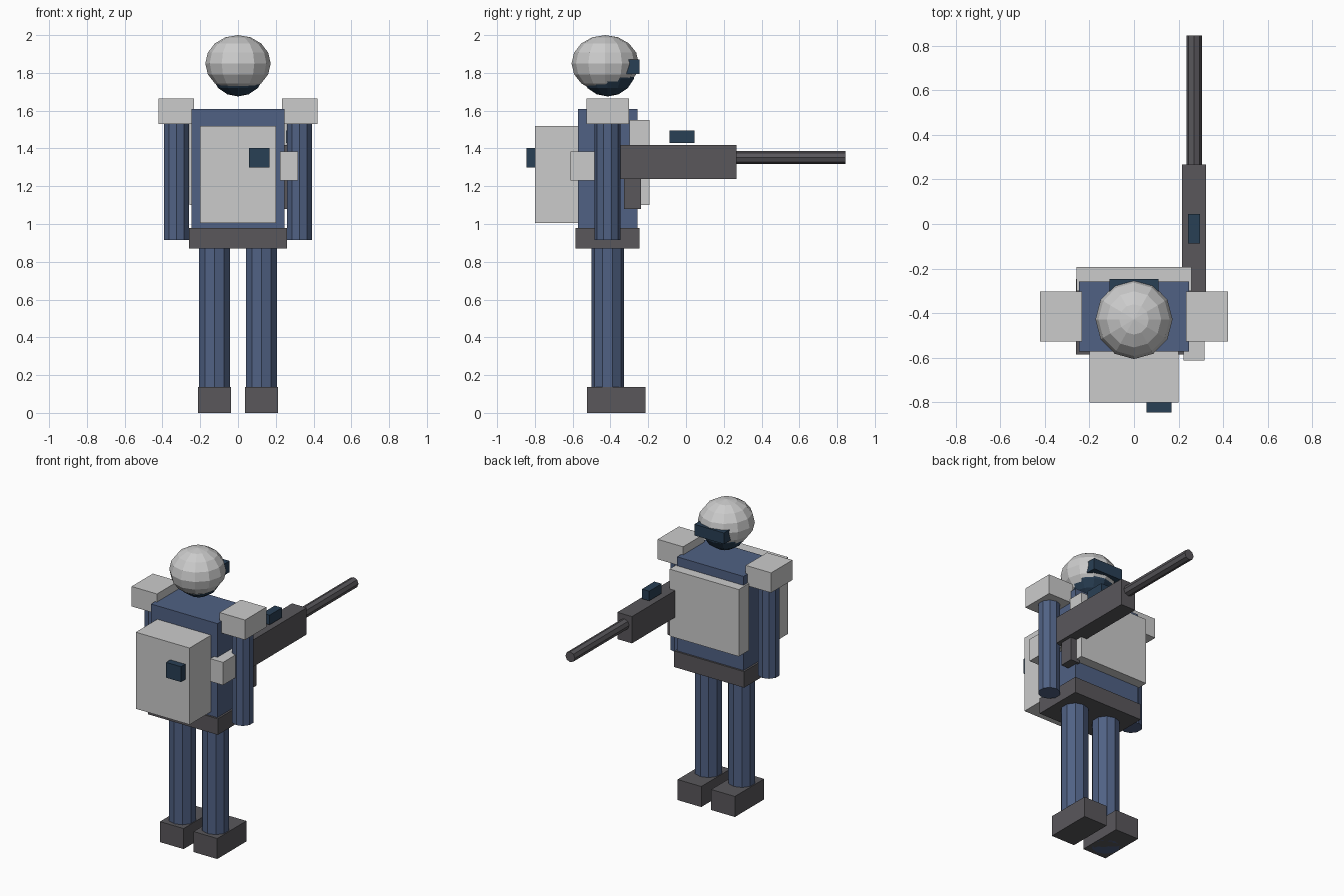
import bpy
from math import pi

if "Cube" in bpy.data.objects:
    bpy.data.objects.remove(bpy.data.objects["Cube"])


def material(name, rgb):
    m = bpy.data.materials.new(name)
    m.diffuse_color = (*rgb, 1)
    m.use_nodes = True
    m.node_tree.nodes["Principled BSDF"].inputs["Base Color"].default_value = m.diffuse_color
    return m


BLUE = material("blue_cloth", (0.08, 0.12, 0.23))
DARK = material("dark_metal", (0.10, 0.095, 0.105))
GLASS = material("dark_glass", (0.022, 0.05, 0.09))
BODY_Y = -0.415


def finish(name, mat):
    ob = bpy.context.object
    ob.name = name
    if mat:
        ob.data.materials.append(mat)
    return ob


def box(name, x, y, z, mat=None):
    """Box from (min, max) ranges on each axis."""
    r = (x, y, z)
    bpy.ops.mesh.primitive_cube_add(size=1, location=[(a + b) / 2 for a, b in r])
    ob = finish(name, mat)
    ob.scale = [b - a for a, b in r]
    return ob


def tube(name, sides, radius, length, loc, mat, rot=(0, 0, 0)):
    bpy.ops.mesh.primitive_cylinder_add(vertices=sides, radius=radius,
                                        depth=length, location=loc, rotation=rot)
    return finish(name, mat)


def ball(name, loc, radii, mat=None):
    bpy.ops.mesh.primitive_uv_sphere_add(segments=12, ring_count=8, radius=1, location=loc)
    ob = finish(name, mat)
    ob.scale = radii
    return ob


# Head, helmet and visor
ball("head", (0, BODY_Y, 1.825), (0.147, 0.15, 0.15), GLASS)
ball("helmet", (0, -0.428, 1.85), (0.173, 0.178, 0.15))
box("visor", (-0.11, 0.11), (-0.32, -0.246), (1.795, 1.87), GLASS)

# Torso, chest armour and belt
box("torso", (-0.247, 0.247), (-0.572, -0.258), (0.95, 1.61), BLUE)
box("chest_plate", (-0.258, 0.258), (-0.30, -0.192), (1.10, 1.55))
box("belt", (-0.26, 0.26), (-0.585, -0.246), (0.87, 0.978), DARK)

# Limbs, shoulder pads and boots on both sides
for side, s in (("left", -1), ("right", 1)):
    tube(f"{side}_leg", 10, 0.086, 0.9, (s * 0.124, BODY_Y, 0.45), BLUE)
    tube(f"{side}_arm", 10, 0.069, 0.65, (s * 0.326, BODY_Y, 1.24), BLUE)
    box(f"{side}_boot", sorted((s * 0.037, s * 0.213)), (-0.525, -0.215), (0, 0.138), DARK)
    box(f"{side}_shoulder_pad", sorted((s * 0.233, s * 0.422)), (-0.528, -0.302), (1.53, 1.664))

# Backpack with its indicator
box("backpack", (-0.2, 0.2), (-0.80, -0.57), (1.005, 1.52))
box("backpack_light", (0.057, 0.168), (-0.845, -0.795), (1.30, 1.403), GLASS)

# Rifle
box("rifle_body", (0.215, 0.324), (-0.37, 0.267), (1.237, 1.417), DARK)
box("rifle_stock", (0.222, 0.317), (-0.612, -0.36), (1.23, 1.383))
box("rifle_grip", (0.235, 0.303), (-0.328, -0.237), (1.08, 1.25), DARK)
box("rifle_scope", (0.243, 0.297), (-0.088, 0.044), (1.43, 1.495), GLASS)
tube("rifle_barrel", 8, 0.035, 0.60, (0.27, 0.545, 1.352), DARK, (pi / 2, 0, 0))
